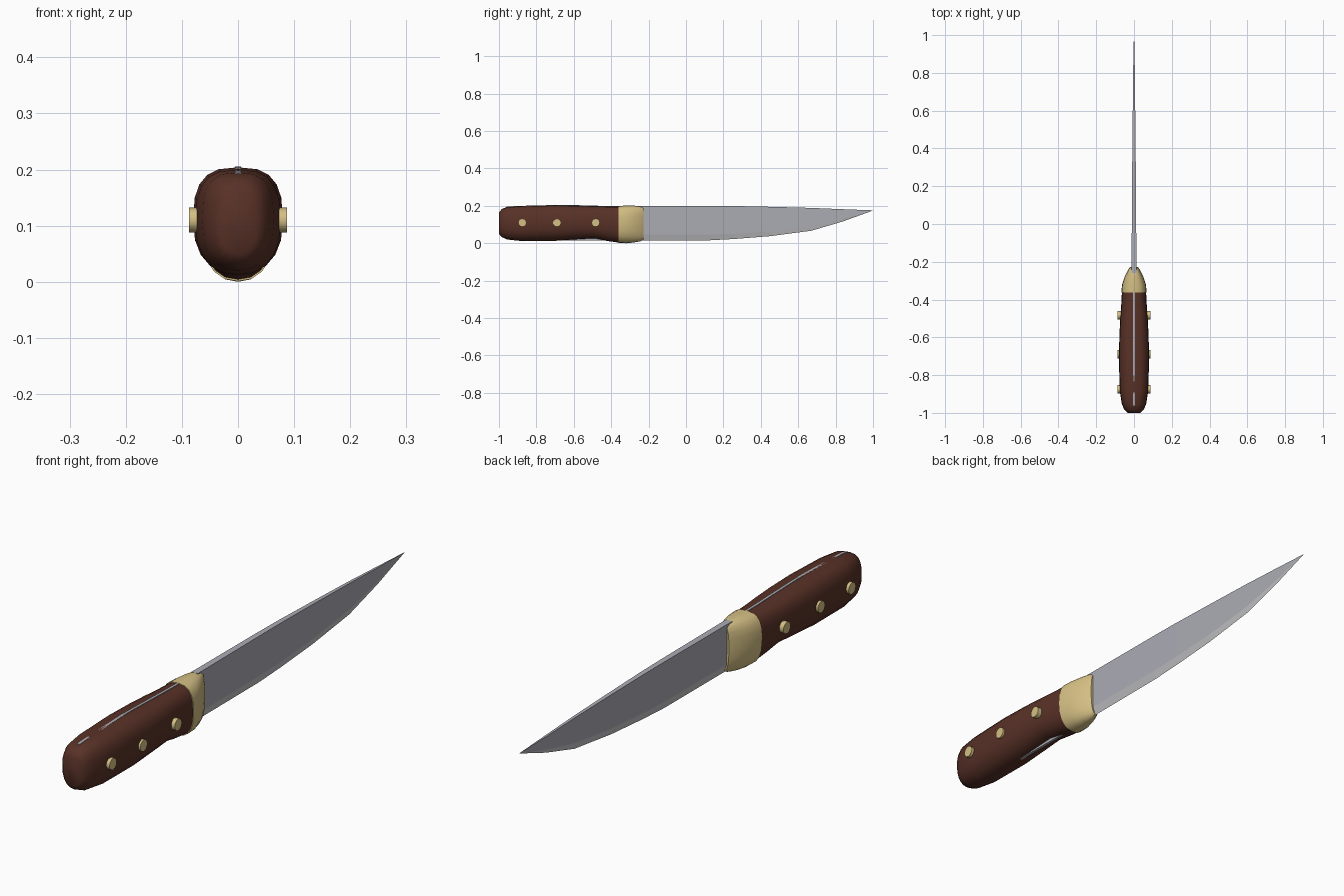
import bpy, bmesh, math
from mathutils import Matrix

cube = bpy.data.objects.get("Cube")
if cube:
    bpy.data.objects.remove(cube, do_unlink=True)


def material(name, color, roughness=0.5):
    mat = bpy.data.materials.new(name)
    mat.use_nodes = True
    mat.diffuse_color = (*color, 1)
    bsdf = mat.node_tree.nodes["Principled BSDF"]
    bsdf.inputs["Base Color"].default_value = (*color, 1)
    bsdf.inputs["Roughness"].default_value = roughness
    return mat


wood = material("dark wood", (0.098, 0.031, 0.02), 0.6)
brass = material("brass", (0.66, 0.52, 0.23))
steel = material("blade steel", (0.41, 0.41, 0.46))
edge_steel = material("ground edge steel", (0.55, 0.55, 0.57))


def finish(name, bm, mats, smooth_angle=None):
    bmesh.ops.recalc_face_normals(bm, faces=bm.faces)
    mesh = bpy.data.meshes.new(name)
    bm.to_mesh(mesh)
    bm.free()
    for mat in mats:
        mesh.materials.append(mat)
    obj = bpy.data.objects.new(name, mesh)
    bpy.context.collection.objects.link(obj)
    if smooth_angle:
        bpy.ops.object.select_all(action="DESELECT")
        obj.select_set(True)
        bpy.context.view_layer.objects.active = obj
        bpy.ops.object.shade_smooth_by_angle(angle=math.radians(smooth_angle))
    return obj


def loft(rings):
    """Skin a list of point rings into a closed body."""
    bm = bmesh.new()
    loops = [[bm.verts.new(p) for p in ring] for ring in rings]
    count = len(loops[0])
    for a, b in zip(loops, loops[1:]):
        for i in range(count):
            j = (i + 1) % count
            bm.faces.new((a[i], a[j], b[j], b[i]))
    bm.faces.new(loops[0])
    bm.faces.new(loops[-1])
    return bm


def oval(y, half_width, bottom, top, sides=20):
    """Rounded section, squarer above than below."""
    middle, half_height = (top + bottom) / 2, (top - bottom) / 2
    ring = []
    for i in range(sides):
        a = 2 * math.pi * i / sides
        c, s = math.cos(a), math.sin(a)
        power = 2 / (2.8 if s > 0 else 2.3)
        x = half_width * math.copysign(abs(c) ** power, c)
        z = half_height * math.copysign(abs(s) ** power, s)
        ring.append((x, y, middle + z))
    return ring


# Wooden handle: y, half width, bottom, top
handle_sections = [
    (-1.0, 0.034, 0.05, 0.165),
    (-0.985, 0.05, 0.033, 0.183),
    (-0.955, 0.064, 0.02, 0.195),
    (-0.88, 0.076, 0.012, 0.2),
    (-0.7, 0.08, 0.013, 0.204),
    (-0.58, 0.077, 0.021, 0.202),
    (-0.49, 0.072, 0.026, 0.199),
    (-0.42, 0.067, 0.012, 0.197),
    (-0.36, 0.064, 0.004, 0.197),
]
finish("handle", loft([oval(*s) for s in handle_sections]), [wood], 45)

# Brass bolster, narrowing to the blade
bolster_sections = [
    (-0.362, 0.067, 0.001, 0.2),
    (-0.32, 0.063, 0.0, 0.201),
    (-0.28, 0.05, 0.004, 0.201),
    (-0.245, 0.033, 0.01, 0.199),
    (-0.228, 0.021, 0.019, 0.194),
]
finish("bolster", loft([oval(*s) for s in bolster_sections]), [brass], 45)

# Blade: y, spine, grind line, cutting edge, half thickness
blade_sections = [
    (-0.26, 0.2, 0.047, 0.015, 0.013),
    (0.13, 0.2, 0.047, 0.016, 0.011),
    (0.26, 0.199, 0.051, 0.023, 0.01),
    (0.45, 0.195, 0.064, 0.038, 0.008),
    (0.67, 0.189, 0.09, 0.067, 0.006),
    (0.84, 0.182, 0.13, 0.117, 0.004),
    (1.0, 0.176, 0.1755, 0.175, 0.0006),
]
rings = []
for y, spine, grind, edge, half in blade_sections:
    rings.append([(half, y, spine), (half * 0.9, y, grind), (0, y, edge),
                  (-half * 0.9, y, grind), (-half, y, spine)])
bm = loft(rings)
bm.normal_update()
for face in bm.faces:
    # The ground edge is every long face that touches the centre line
    on_centre = any(abs(v.co.x) < 0.0001 for v in face.verts)
    face.material_index = int(on_centre and len(face.verts) == 4)
finish("blade", bm, [steel, edge_steel])

# Full tang, showing along the back and in the finger groove
tang_sections = [
    (-0.96, 0.024, 0.1955),
    (-0.92, 0.018, 0.198),
    (-0.74, 0.016, 0.2035),
    (-0.66, 0.0155, 0.2055),
    (-0.5, 0.0145, 0.2015),
    (-0.42, 0.0135, 0.199),
    (-0.3, 0.015, 0.198),
]
tang_half = 0.005
finish("tang", loft([[(tang_half, y, t), (tang_half, y, b), (-tang_half, y, b), (-tang_half, y, t)]
                     for y, b, t in tang_sections]), [steel])

# Brass rivets through the handle
for i, y in enumerate((-0.875, -0.69, -0.483)):
    bm = bmesh.new()
    bmesh.ops.create_cone(bm, cap_ends=True, segments=12, radius1=0.022, radius2=0.022, depth=0.174,
                          matrix=Matrix.Translation((0, y, 0.11)) @ Matrix.Rotation(math.pi / 2, 4, "Y"))
    finish(f"rivet_{i + 1}", bm, [brass], 40)
